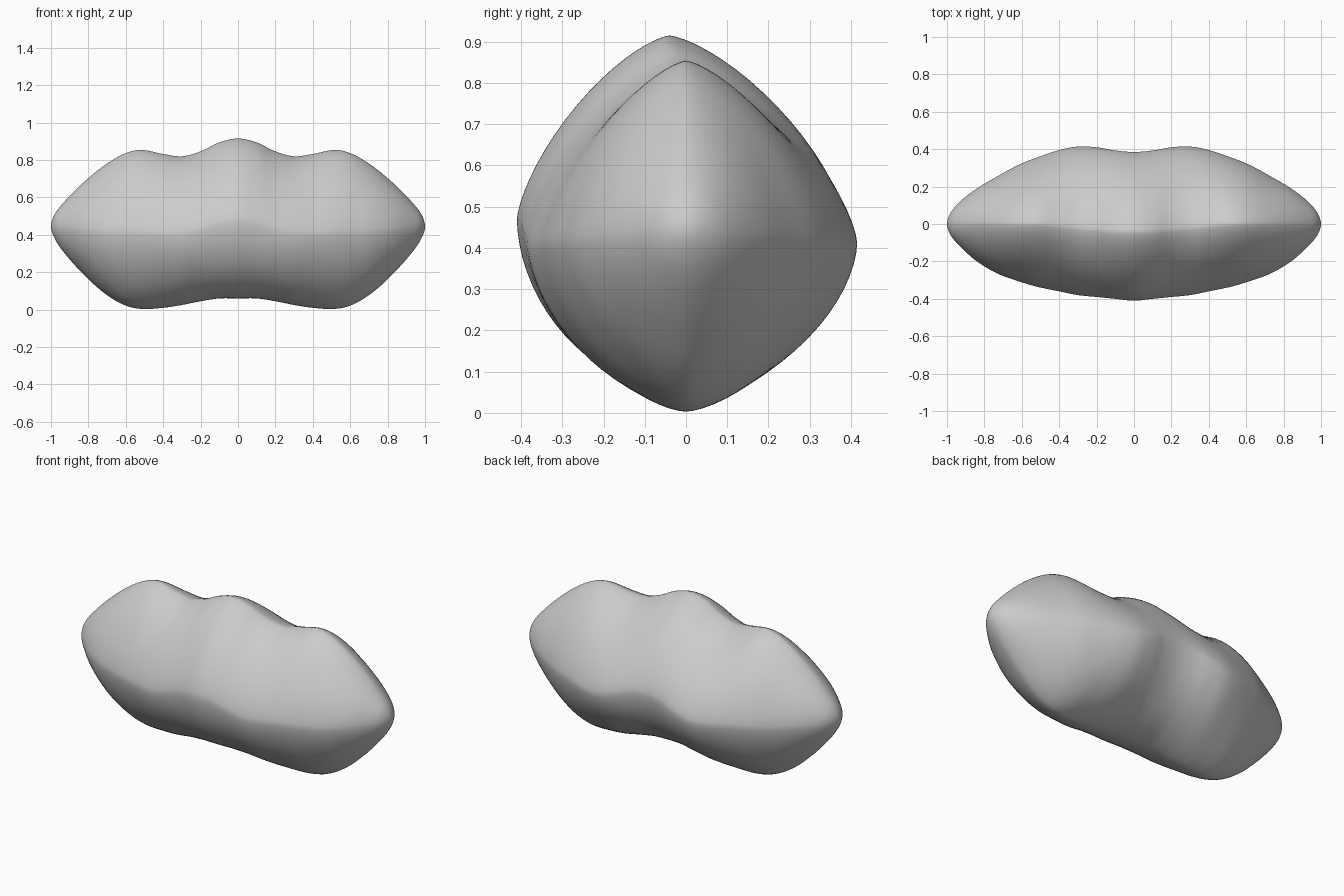
import bpy, bmesh, math
from mathutils import Vector

cube = bpy.data.objects.get("Cube")
if cube:
    bpy.data.objects.remove(cube, do_unlink=True)

SEGMENTS = 72
STEPS = 6

# Half of the lobed body: x, top, bottom, back, front, ridge y, roundness top, roundness bottom
half = [Vector(s) for s in (
    (0.00, .915, .060, .385, -.41, -.04, 1.42, 1.85),
    (0.10, .894, .060, .393, -.40, -.04, 1.42, 1.85),
    (0.20, .846, .045, .410, -.39, -.03, 1.45, 1.75),
    (0.30, .820, .025, .414, -.38, -.02, 1.48, 1.68),
    (0.40, .832, .010, .395, -.36, -.01, 1.45, 1.62),
    (0.52, .854, .004, .355, -.335, 0, 1.42, 1.60),
    (0.62, .828, .030, .315, -.305, 0, 1.45, 1.60),
    (0.73, .760, .100, .255, -.265, 0, 1.50, 1.65),
    (0.84, .667, .203, .190, -.200, 0, 1.60, 1.70),
    (0.93, .575, .305, .120, -.120, 0, 1.75, 1.80),
    (0.98, .510, .380, .060, -.060, 0, 1.90, 1.90),
    (1.00, .445, .445, 0, 0, 0, 2, 2))]


def flipped(s):
    """Continue the outline round the tip so that it closes smoothly."""
    return Vector((s[0], s[2], s[1], s[4], s[3], s[5], s[6], s[7]))


def spline(a, b, c, d, t):
    return (b * 2 + (c - a) * t + (a * 2 - b * 5 + c * 4 - d) * t ** 2
            + (b * 3 - a - c * 3 + d) * t ** 3) * 0.5


# Smooth sections from the middle to one tip
start = half[1].copy()
start[0] = -start[0]
keys = [start] + half + [flipped(half[-2])]
sections = []
for i in range(1, len(keys) - 2):
    sections += [spline(*keys[i - 1:i + 3], k / STEPS) for k in range(STEPS)]


def ring(bm, s, side):
    """One rounded diamond cross-section."""
    x, top, bottom, back, front, ridge, p_top, p_bottom = s
    middle = bottom + (top - bottom) * 0.48
    verts = []
    for k in range(SEGMENTS):
        a = math.tau * k / SEGMENTS
        c, n = math.cos(a), math.sin(a)
        e = 2 / (p_top if n >= 0 else p_bottom)
        y = ridge + ((back if c > 0 else front) - ridge) * abs(c) ** e
        z = middle + ((top if n > 0 else bottom) - middle) * abs(n) ** e
        verts.append(bm.verts.new((x * side, y, z)))
    return verts


# Body skin from tip to tip
bm = bmesh.new()
rings = [ring(bm, s, -1) for s in reversed(sections[1:])]
rings += [ring(bm, s, 1) for s in sections]
for r, q in zip(rings, rings[1:]):
    for k in range(SEGMENTS):
        j = (k + 1) % SEGMENTS
        bm.faces.new((r[k], r[j], q[j], q[k]))
for r, side in ((rings[0], -1), (rings[-1], 1)):
    tip = bm.verts.new((side, 0, half[-1][1]))
    for k in range(SEGMENTS):
        bm.faces.new((r[k], r[(k + 1) % SEGMENTS], tip))
bmesh.ops.recalc_face_normals(bm, faces=bm.faces)
mesh = bpy.data.meshes.new("lobed_body")
bm.to_mesh(mesh)
bm.free()
body = bpy.data.objects.new("lobed_body", mesh)
bpy.context.collection.objects.link(body)
mesh.shade_smooth()

# Plain grey finish
grey = bpy.data.materials.new("light_grey")
grey.use_nodes = True
grey.diffuse_color = (0.6, 0.6, 0.6, 1)
grey.node_tree.nodes["Principled BSDF"].inputs["Base Color"].default_value = (0.6, 0.6, 0.6, 1)
mesh.materials.append(grey)
